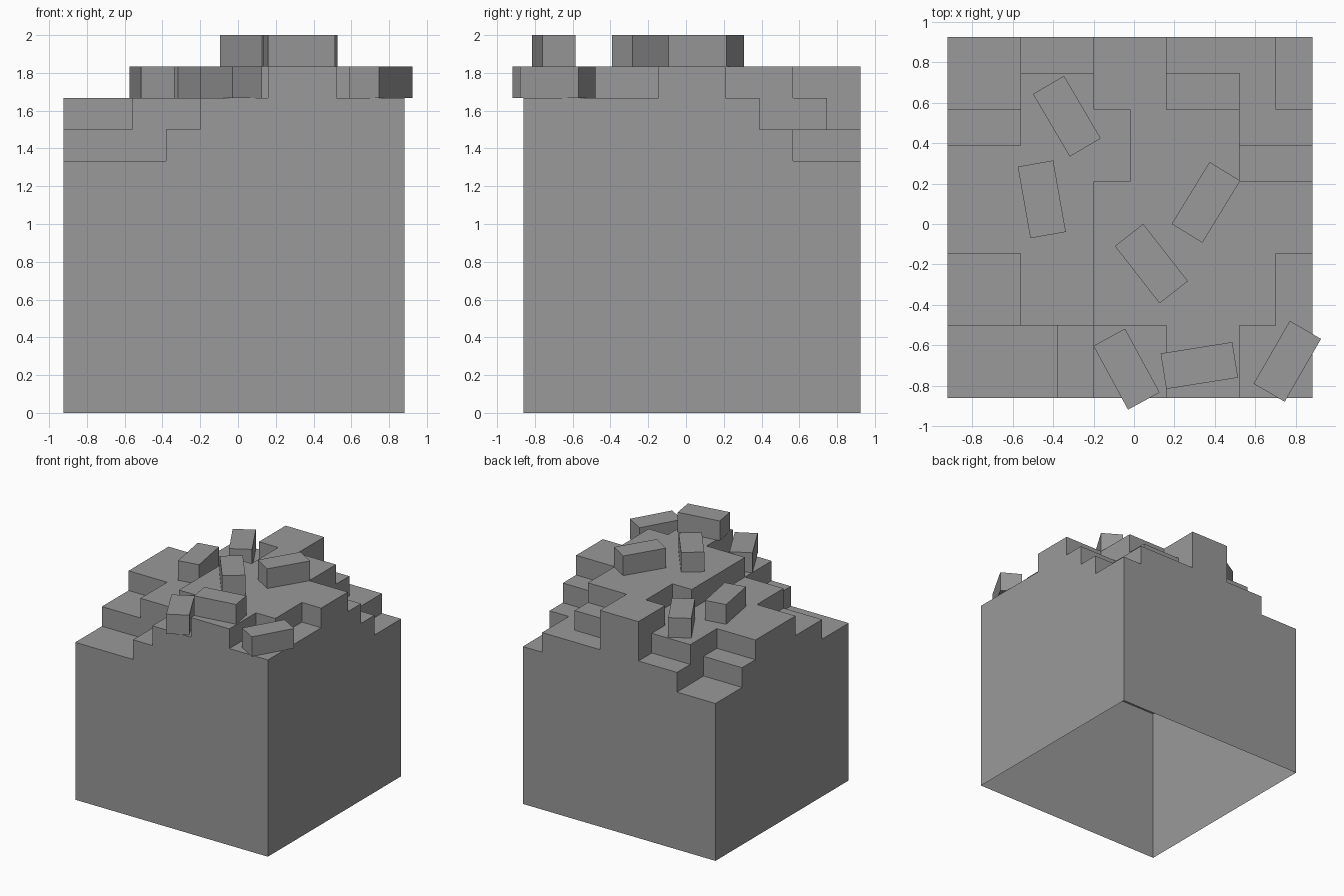
import bpy, bmesh
from math import radians
from mathutils import Matrix

if "Cube" in bpy.data.objects:
    bpy.data.objects.remove(bpy.data.objects["Cube"])

STEP = 0.1667                      # brick course height
BASE = 1.333                       # hollow base height
X0, DX = -0.923, 0.1805
Y0, DY = -0.860, 0.1784

# Stepped courses, one digit per half-brick cell, rows from front to back
ROWS = ["0001223322", "0001223322", "1122333332", "1122333332", "2222333333",
        "2222333333", "2222233322", "1122233311", "0022332210", "0011331110"]

# Dark grey clay
clay = bpy.data.materials.new("dark_grey")
clay.diffuse_color = (0.32, 0.32, 0.32, 1)
clay.use_nodes = True
clay.node_tree.nodes["Principled BSDF"].inputs["Base Color"].default_value = clay.diffuse_color


def level(i, j):
    return int(ROWS[j][i]) if 0 <= i < 10 and 0 <= j < 10 else 0


def make_object(name, bm):
    me = bpy.data.meshes.new(name)
    bm.to_mesh(me)
    bm.free()
    me.materials.append(clay)
    ob = bpy.data.objects.new(name, me)
    bpy.context.collection.objects.link(ob)
    return ob


# Hollow base: a box with its bottom left open
bm = bmesh.new()
bmesh.ops.create_cube(bm, size=1, matrix=Matrix.Translation(
    (X0 + 5 * DX, Y0 + 5 * DY, BASE / 2)) @ Matrix.Diagonal((10 * DX, 10 * DY, BASE, 1)))
bm.normal_update()
bmesh.ops.delete(bm, geom=[f for f in bm.faces if f.normal.z < -0.5], context='FACES_ONLY')
make_object("hollow_base", bm)

# Stepped brick courses: the tops plus every exposed riser
bm = bmesh.new()


def quad(*pts):
    bm.faces.new([bm.verts.new(p) for p in pts])


for j in range(10):
    for i in range(10):
        n = level(i, j)
        if n == 0:
            continue
        xa, xb = X0 + i * DX, X0 + (i + 1) * DX
        ya, yb = Y0 + j * DY, Y0 + (j + 1) * DY
        h = BASE + STEP * n
        quad((xa, ya, h), (xb, ya, h), (xb, yb, h), (xa, yb, h))
        sides = [(0, -1, (xa, ya), (xb, ya)), (1, 0, (xb, ya), (xb, yb)),
                 (0, 1, (xb, yb), (xa, yb)), (-1, 0, (xa, yb), (xa, ya))]
        for di, dj, p, q in sides:
            for k in range(level(i + di, j + dj), n):
                low, top = BASE + STEP * k, BASE + STEP * (k + 1)
                quad((*p, low), (*q, low), (*q, top), (*p, top))
bmesh.ops.remove_doubles(bm, verts=bm.verts, dist=1e-4)
bmesh.ops.dissolve_limit(bm, angle_limit=radians(1), verts=bm.verts, edges=bm.edges)
make_object("brick_courses", bm)

# Loose bricks: x, y, course they lie on, angle of the long side
LOOSE = [(-0.332, 0.533, 2, -59.5), (-0.456, 0.122, 2, -80), (0.086, -0.196, 3, -52),
         (0.356, 0.107, 3, 58.5), (-0.037, -0.718, 2, -61.5), (0.323, -0.700, 3, 9),
         (0.758, -0.679, 2, 60)]
for n, (x, y, course, angle) in enumerate(LOOSE, 1):
    bm = bmesh.new()
    bmesh.ops.create_cube(bm, size=1, matrix=Matrix.Diagonal((0.359, 0.178, STEP, 1)))
    ob = make_object(f"loose_brick_{n}", bm)
    ob.location = (x, y, BASE + STEP * (course + 0.5))
    ob.rotation_euler.z = radians(angle)
